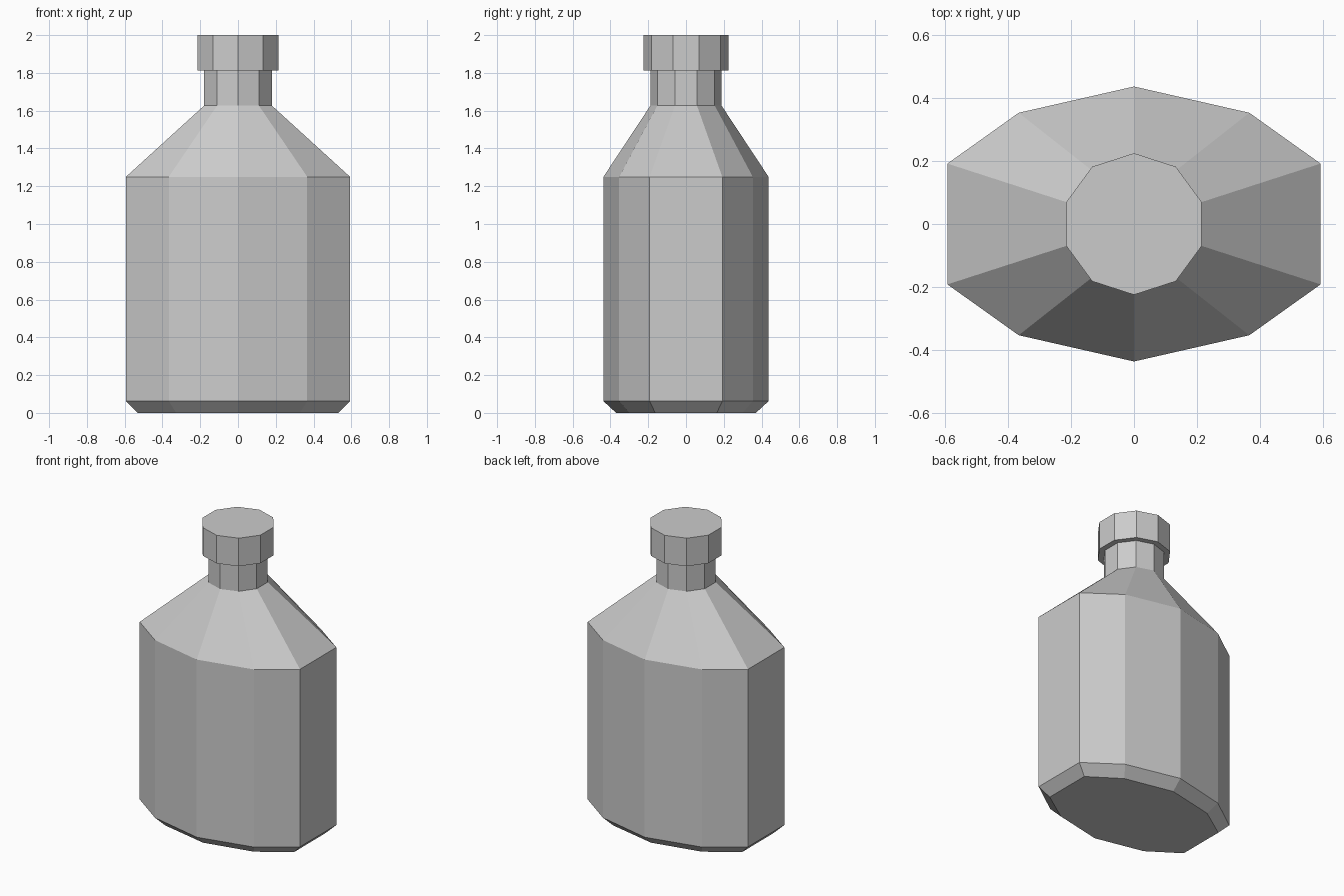
import bpy
import bmesh

cube = bpy.data.objects.get("Cube")
if cube:
    bpy.data.objects.remove(cube, do_unlink=True)

# Single flat colour
COLOUR = (0.6, 0.6, 0.6, 1)
grey = bpy.data.materials.new("mid grey")
grey.use_nodes = True
grey.diffuse_color = COLOUR
grey.node_tree.nodes["Principled BSDF"].inputs["Base Color"].default_value = COLOUR


def ring_points(half_x, half_y, side_y):
    """Ten-sided outline with a flat of half width side_y at each end."""
    shoulder_x, shoulder_y = half_x * 0.618, half_y * 0.809
    quarter = [(half_x, side_y), (shoulder_x, shoulder_y)]
    back = quarter + [(0, half_y)] + [(-x, y) for x, y in reversed(quarter)]
    return back + [(-x, -y) for x, y in back]


def loft(name, profile):
    """Closed flat-sided solid from (half x, half y, side y, height) rings."""
    bm = bmesh.new()
    rings = [[bm.verts.new((x, y, z)) for x, y in ring_points(hx, hy, sy)]
             for hx, hy, sy, z in profile]
    count = len(rings[0])
    for low, high in zip(rings, rings[1:]):
        for i in range(count):
            j = (i + 1) % count
            bm.faces.new((low[i], low[j], high[j], high[i]))
    bm.faces.new(rings[0][::-1])
    bm.faces.new(rings[-1])
    bmesh.ops.recalc_face_normals(bm, faces=bm.faces)
    mesh = bpy.data.meshes.new(name)
    bm.to_mesh(mesh)
    bm.free()
    mesh.materials.append(grey)
    obj = bpy.data.objects.new(name, mesh)
    bpy.context.collection.objects.link(obj)


# Oval body with chamfered base, sloping shoulders and round neck
loft("bottle_body", [
    (0.53, 0.37, 0.163, 0.0),
    (0.593, 0.437, 0.192, 0.062),
    (0.593, 0.437, 0.192, 1.25),
    (0.179, 0.188, 0.058, 1.627),
    (0.179, 0.188, 0.058, 1.812),
])

# Wider cap sitting on the neck
loft("bottle_cap", [
    (0.215, 0.225, 0.07, 1.812),
    (0.215, 0.225, 0.07, 2.0),
])
